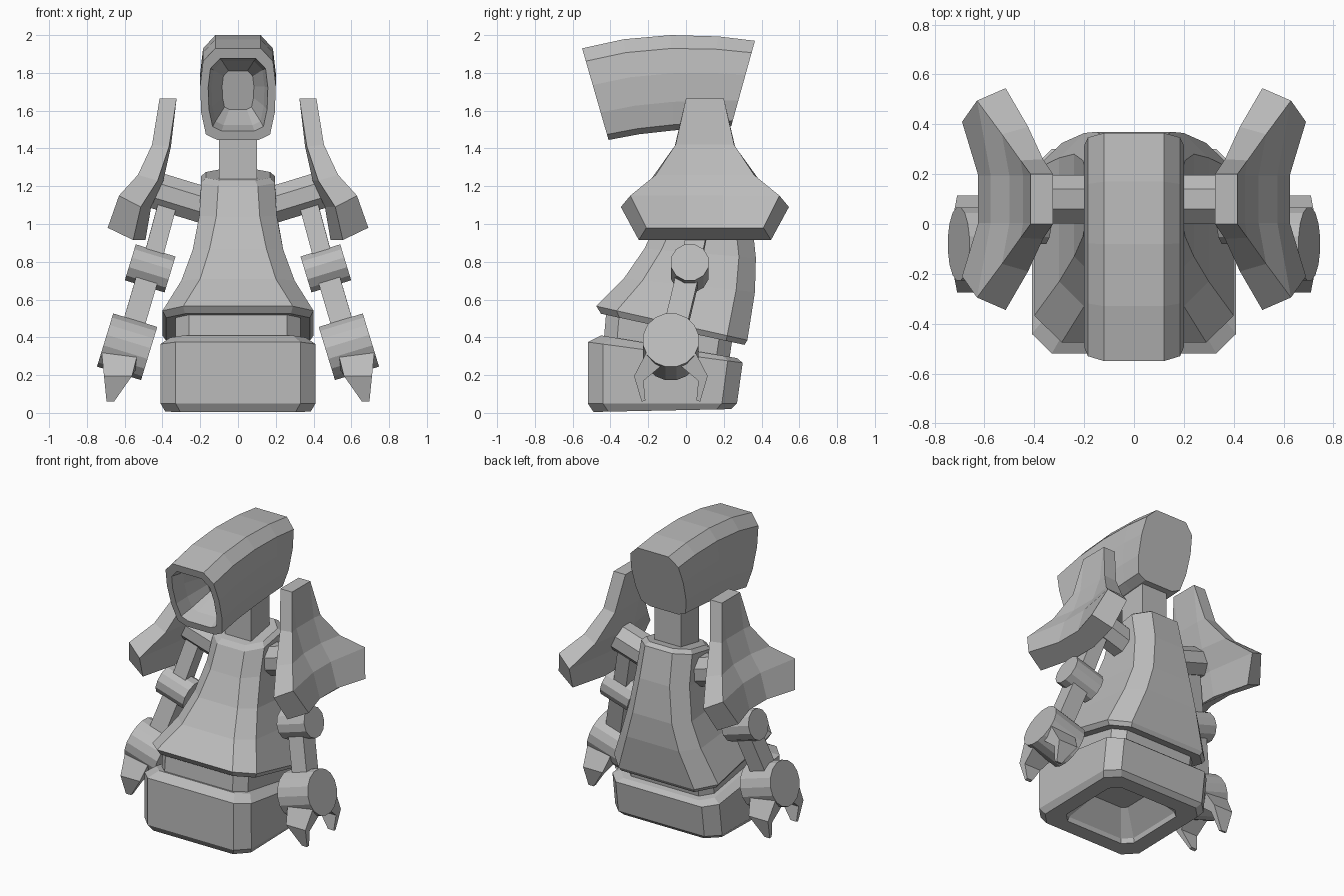
import bpy, bmesh, math
from mathutils import Vector

cube = bpy.data.objects.get("Cube")
if cube:
    bpy.data.objects.remove(cube)

GREY = (0.5, 0.5, 0.5, 1)
grey = bpy.data.materials.new("plain_grey")
grey.use_nodes = True
grey.diffuse_color = GREY
grey.node_tree.nodes["Principled BSDF"].inputs["Base Color"].default_value = GREY


def loft(name, rings):
    """Skin a list of equal-length closed rings and cap both ends."""
    bm = bmesh.new()
    loops = [[bm.verts.new(p) for p in ring] for ring in rings]
    n = len(loops[0])
    for a, b in zip(loops, loops[1:]):
        for i in range(n):
            j = (i + 1) % n
            bm.faces.new((a[i], a[j], b[j], b[i]))
    bm.faces.new(loops[0])
    bm.faces.new(loops[-1])
    bmesh.ops.recalc_face_normals(bm, faces=bm.faces)
    mesh = bpy.data.meshes.new(name)
    bm.to_mesh(mesh)
    bm.free()
    mesh.materials.append(grey)
    obj = bpy.data.objects.new(name, mesh)
    bpy.context.collection.objects.link(obj)
    return obj


def slab_ring(front, back, hx, c):
    """Chamfered rectangle lying on the slope from front (y, z) to back (y, z)."""
    f, b = Vector(front), Vector(back)
    k = c / (b - f).length
    half = [(hx - c, 0), (hx, k), (hx, 1 - k), (hx - c, 1)]
    pts = half + [(-x, t) for x, t in reversed(half)]
    return [(x, *f.lerp(b, t)) for x, t in pts]


def tube(name, p, q, side, ru, rv, n):
    """Prism from p to q; ru is measured along side, rv across it."""
    p, q, u = Vector(p), Vector(q), Vector(side)
    axis = (q - p).normalized()
    u = (u - axis * u.dot(axis)).normalized()
    v = axis.cross(u)
    angles = [2 * math.pi * (i + 0.5) / n for i in range(n)]
    offs = [u * ru * math.cos(a) + v * rv * math.sin(a) for a in angles]
    return loft(name, [[e + o for o in offs] for e in (p, q)])


def shrink(ring, k, shift=(0, 0, 0)):
    """Copy of a ring scaled about its middle and moved."""
    mid = sum((Vector(p) for p in ring), Vector()) / len(ring)
    return [mid + (Vector(p) - mid) * k + Vector(shift) for p in ring]


# Base block, hollow underneath
sole = slab_ring((-.49, .005), (.24, .02), .385, .08)
loft("base", [
    shrink(sole, .36, (0, 0, .16)), shrink(sole, .7, (0, 0, .03)),
    shrink(sole, .72), sole,
    slab_ring((-.52, .05), (.27, .05), .41, .08),
    slab_ring((-.52, .375), (.3, .265), .41, .08),
    slab_ring((-.45, .41), (.27, .29), .36, .07)])

# Waist
loft("waist", [slab_ring((-.44, .33), (.22, .22), .33, .07),
               slab_ring((-.42, .56), (.25, .42), .33, .07)])

# Flared torso, bending backward
loft("torso", [
    slab_ring((-.45, .525), (.31, .36), .38, .1),
    slab_ring((-.475, .565), (.325, .385), .4, .11),
    slab_ring((-.33, .71), (.365, .64), .3, .1),
    slab_ring((-.22, .87), (.37, .82), .24, .09),
    slab_ring((-.14, 1.04), (.345, 1.06), .205, .09),
    slab_ring((-.08, 1.2), (.3, 1.27), .195, .09),
    slab_ring((-.05, 1.23), (.27, 1.29), .17, .08)])

# Neck
tube("neck", (0, .1, 1.2), (0, .1, 1.65), (1, 0, 0), .1414, .1414, 4)

# Curved head with a hollow front
half = [(.11, 0), (.17, .06), (.195, .3), (.2, .6), (.185, .86), (.12, 1)]
outline = half + [(-x, t) for x, t in reversed(half)]


def head_ring(bottom, top):
    return [(x, *Vector(bottom).lerp(Vector(top), t)) for x, t in outline]


head = [head_ring(b, t) for b, t in [
    ((-.41, 1.445), (-.55, 1.93)), ((-.25, 1.475), (-.33, 1.978)),
    ((-.07, 1.495), (-.08, 2.0)), ((.1, 1.51), (.17, 1.993)),
    ((.24, 1.52), (.365, 1.97))]]
mouth = [shrink(head[0], .42, (0, .25, .03)), shrink(head[0], .7, (0, .1, .01)),
         shrink(head[0], .79)]
loft("head", mouth + head)

TILT = math.radians(17)
# Pad rows: z inside, x inside, half depth inside, then the same outside, bow
PAD = [(1.665, .325, .1, 1.665, .415, .1, 0),
       (1.41, .365, .16, 1.42, .455, .155, .01),
       (1.23, .425, .29, 1.26, .53, .26, .03),
       (1.09, .515, .445, 1.15, .63, .395, .055),
       (.915, .555, .35, .98, .69, .31, .065)]
# Claw outline as (outward offset, z)
CLAW = [(.13, .32), (.195, .195), (.155, .06), (.135, .065), (.145, .17), (.05, .25)]

for s, side in ((1, "left"), (-1, "right")):
    out = Vector((s * math.cos(TILT), 0, math.sin(TILT)))

    # Arm, joints running along the tilted axis
    shoulder = Vector((s * .36, .1, 1.155))
    elbow = Vector((s * .465, .02, .765))
    wrist = Vector((s * .587, -.08, .35))
    tube(side + "_shoulder", shoulder - out * .28, shoulder + out * .12, (0, 1, 0), .105, .105, 8)
    tube(side + "_upper_arm", shoulder, elbow, out, .07, .075, 4)
    tube(side + "_elbow", elbow - out * .11, elbow + out * .11, (0, 1, 0), .103, .103, 12)
    tube(side + "_forearm", elbow, wrist, out, .083, .085, 4)
    tube(side + "_wrist", wrist - out * .122, wrist + out * .122, (0, 1, 0), .15, .15, 16)

    # Two tapering claws
    for d, end in ((1, "back"), (-1, "front")):
        inner = [(s * (.53 + .7 * max(0, .24 - z)), -.08 + d * y, z) for y, z in CLAW]
        outer = [(s * (.72 - .1 * (.3 - z)), -.08 + d * y, z) for y, z in CLAW]
        loft(f"{side}_{end}_claw", [inner, outer])

    # Flared shoulder pad, hollowed along its middle
    rows = []
    for zi, xi, hi, zo, xo, ho, bow in PAD:
        inside = [(s * (xi - b), .1 + y, zi) for y, b in
                  ((-hi, 0), (-.095, bow), (.095, bow), (hi, 0))]
        outside = [(s * (xo - b), .1 + y, zo) for y, b in
                   ((ho, 0), (.095, bow), (-.095, bow), (-ho, 0))]
        rows.append(inside + outside)
    loft(side + "_shoulder_pad", rows)
